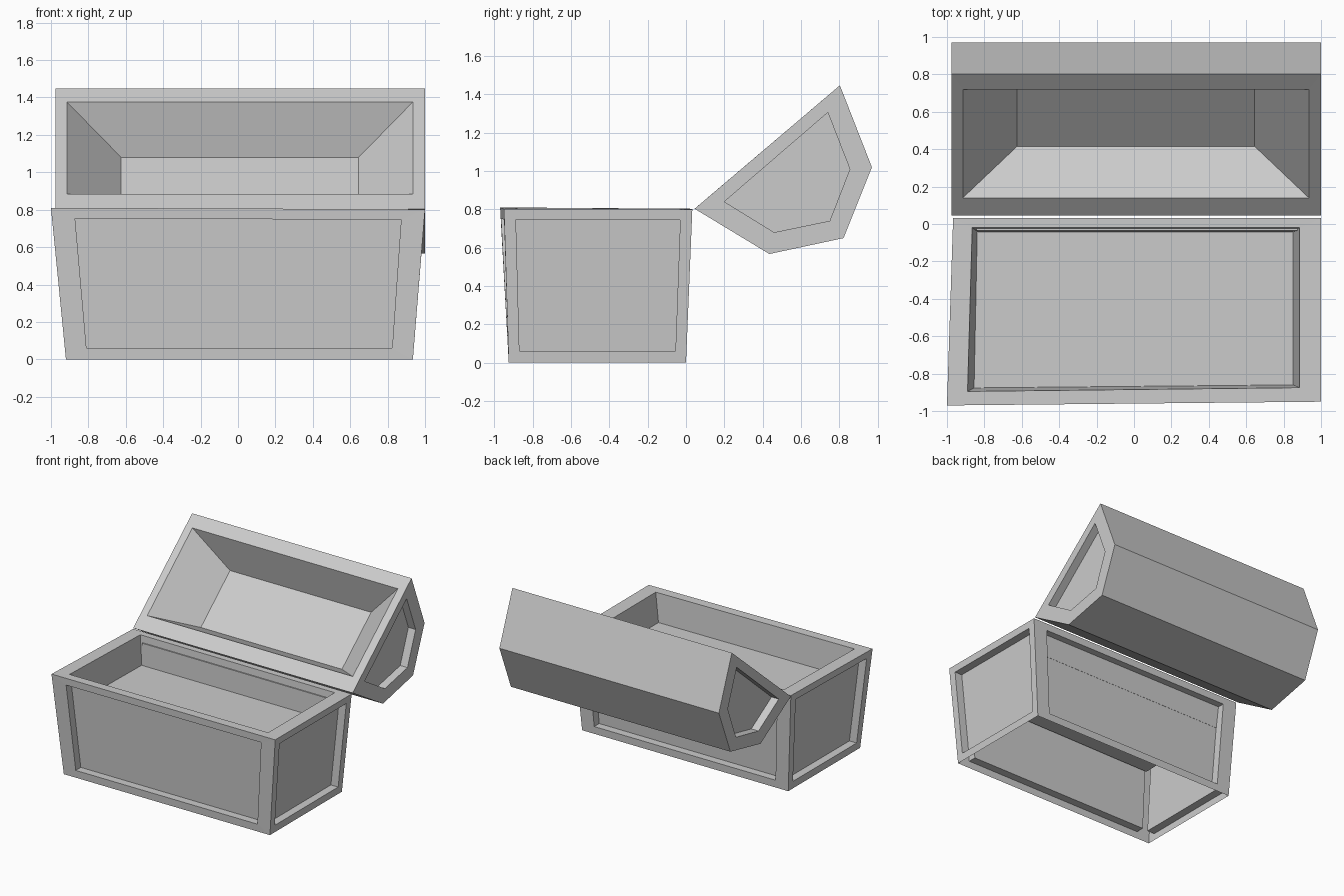
import bpy, bmesh
from mathutils import Vector

if "Cube" in bpy.data.objects:
    bpy.data.objects.remove(bpy.data.objects["Cube"])


def ring(bm, pts):
    return [bm.verts.new(p) for p in pts]


def bridge(bm, a, b):
    n = len(a)
    for i in range(n):
        j = (i + 1) % n
        bm.faces.new((a[i], a[j], b[j], b[i]))


def finish(bm, name):
    bmesh.ops.recalc_face_normals(bm, faces=bm.faces[:])
    mesh = bpy.data.meshes.new(name)
    bm.to_mesh(mesh)
    bm.free()
    ob = bpy.data.objects.new(name, mesh)
    bpy.context.collection.objects.link(ob)
    return ob


RECESS = 0.065

# Chest box: tapered shell, open underneath, with a shallow tray in the top
bm = bmesh.new()
bottom = ring(bm, [(-.92, -.925, 0), (.935, -.925, 0), (.935, 0, 0), (-.92, 0, 0)])
top = ring(bm, [(-1, -.97, .81), (1, -.95, .802), (1, .033, .8), (-.967, .033, .803)])
lip = ring(bm, [(-.89, -.895, .808), (.885, -.875, .802), (.885, -.02, .8), (-.865, -.02, .803)])
floor = ring(bm, [(-.855, -.876, .57), (.85, -.86, .57), (.85, -.04, .57), (-.838, -.04, .57)])
bridge(bm, top, lip)
bridge(bm, lip, floor)
bm.faces.new(floor)

# Recessed panel in each of the four walls
inward = [(0, 1, 0), (-1, 0, 0), (0, -1, 0), (1, 0, 0)]
for i in range(4):
    j = (i + 1) % 4
    wall = [bottom[i], bottom[j], top[j], top[i]]
    b0, b1, t1, t0 = [v.co for v in wall]
    edge = [b0.lerp(b1, u).lerp(t0.lerp(t1, u), v)
            for u, v in ((.062, .075), (.938, .075), (.938, .93), (.062, .93))]
    frame = ring(bm, edge)
    panel = ring(bm, [p + Vector(inward[i]) * RECESS for p in edge])
    bridge(bm, wall, frame)
    bridge(bm, frame, panel)
    bm.faces.new(panel)
finish(bm, "chest_box")

# Open lid: five-sided profile (y, z), starting along the rim from the hinge
profile = [(.045, .803), (.803, 1.447), (.97, 1.02), (.822, .65), (.435, .567)]
inset = [(.2, .84), (.74, 1.305), (.855, 1.01), (.75, .74), (.46, .68)]
XL, XR = -.975, 1.0
bm = bmesh.new()
ends = []
for x, s in ((XL, 1), (XR, -1)):
    outer = ring(bm, [(x, y, z) for y, z in profile])
    frame = ring(bm, [(x, y, z) for y, z in inset])
    panel = ring(bm, [(x + s * RECESS, y, z) for y, z in inset])
    bridge(bm, outer, frame)
    bridge(bm, frame, panel)
    bm.faces.new(panel)
    ends.append(outer)
left, right = ends
for i in range(1, 5):
    j = (i + 1) % 5
    bm.faces.new((left[i], left[j], right[j], right[i]))

# Lid rim and the tapered hollow inside it
rim = [left[0], right[0], right[1], left[1]]
mouth = ring(bm, [(-.915, .14, .884), (.935, .14, .884), (.935, .72, 1.376), (-.915, .72, 1.376)])
hollow = ring(bm, [(-.625, .415, .76), (.645, .415, .76), (.645, .79, 1.08), (-.625, .79, 1.08)])
bridge(bm, rim, mouth)
bridge(bm, mouth, hollow)
bm.faces.new(hollow)
finish(bm, "chest_lid")
